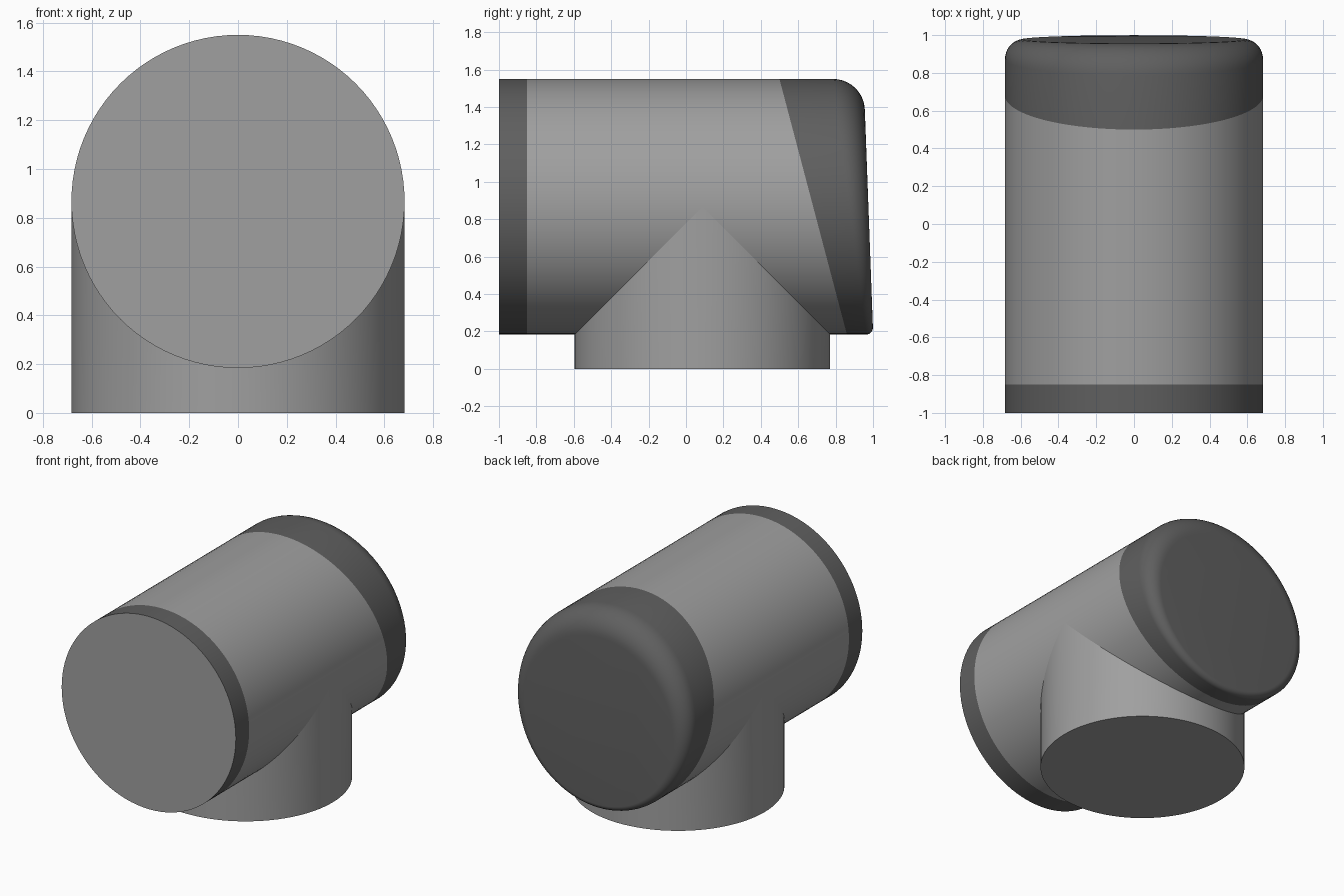
import bpy
import bmesh
from math import sin, cos, pi, radians

if "Cube" in bpy.data.objects:
    bpy.data.objects.remove(bpy.data.objects["Cube"], do_unlink=True)

RADIUS = 0.683      # shared by the barrel and the stem
AXIS_Z = 0.867      # height of the barrel axis
STEM_Y = 0.088
SEGMENTS = 96
FILLET_STEPS = 10
ANGLES = [2 * pi * i / SEGMENTS for i in range(SEGMENTS)]


def make_material(name, value):
    mat = bpy.data.materials.new(name)
    mat.use_nodes = True
    color = (value, value, value, 1)
    mat.diffuse_color = color
    mat.node_tree.nodes["Principled BSDF"].inputs["Base Color"].default_value = color
    return mat


light_grey = make_material("light grey", 0.35)
dark_grey = make_material("dark grey", 0.115)


def loft(name, rings, band_materials, cap_start=None, cap_end=None):
    """Skin a list of point rings; caps are given as material indices."""
    bm = bmesh.new()
    loops = [[bm.verts.new(p) for p in ring] for ring in rings]
    for lower, upper, index in zip(loops, loops[1:], band_materials):
        for i in range(SEGMENTS):
            j = (i + 1) % SEGMENTS
            corners = dict.fromkeys((lower[i], lower[j], upper[j], upper[i]))
            bm.faces.new(list(corners)).material_index = index
    for loop, index in ((loops[0], cap_start), (loops[-1], cap_end)):
        if index is not None:
            bm.faces.new(loop).material_index = index
    bmesh.ops.recalc_face_normals(bm, faces=bm.faces)
    mesh = bpy.data.meshes.new(name)
    bm.to_mesh(mesh)
    bm.free()
    mesh.materials.append(light_grey)
    mesh.materials.append(dark_grey)
    obj = bpy.data.objects.new(name, mesh)
    bpy.context.collection.objects.link(obj)
    bpy.ops.object.select_all(action="DESELECT")
    obj.select_set(True)
    bpy.context.view_layer.objects.active = obj
    bpy.ops.object.shade_smooth_by_angle(angle=radians(35))
    return obj


def barrel_ring(y_of_z):
    return [(RADIUS * cos(a), y_of_z(AXIS_Z + RADIUS * sin(a)),
             AXIS_Z + RADIUS * sin(a)) for a in ANGLES]


def back_plane(z):
    return 1.0 - 0.037 * (z - 0.2)


def fillet_ring(turn):
    """Ring of the rear rounding, which widens from bottom to top."""
    ring = []
    for a in ANGLES:
        size = 0.1025 + 0.0675 * sin(a)
        r = RADIUS - size * (1 - cos(turn))
        y = back_plane(AXIS_Z + (RADIUS - size) * sin(a)) - size * (1 - sin(turn))
        ring.append((r * cos(a), y, AXIS_Z + r * sin(a)))
    return ring


# Barrel: dark front band, light body, dark slanted and rounded rear end
barrel_rings = [
    barrel_ring(lambda z: -1.0),
    barrel_ring(lambda z: -0.85),
    barrel_ring(lambda z: 0.86 - 0.264 * (z - 0.185)),
]
barrel_rings += [fillet_ring(pi / 2 * k / FILLET_STEPS) for k in range(FILLET_STEPS + 1)]
loft("barrel", barrel_rings, [1, 0] + [1] * (FILLET_STEPS + 1), cap_start=0, cap_end=1)

# Stem: upright cylinder whose top edge follows the underside of the barrel
foot = [(RADIUS * cos(a), STEM_Y + RADIUS * sin(a), 0) for a in ANGLES]
saddle = [(x, y, AXIS_Z - RADIUS * abs(sin(a))) for (x, y, _), a in zip(foot, ANGLES)]
loft("stem", [foot, saddle], [0], cap_start=0)
